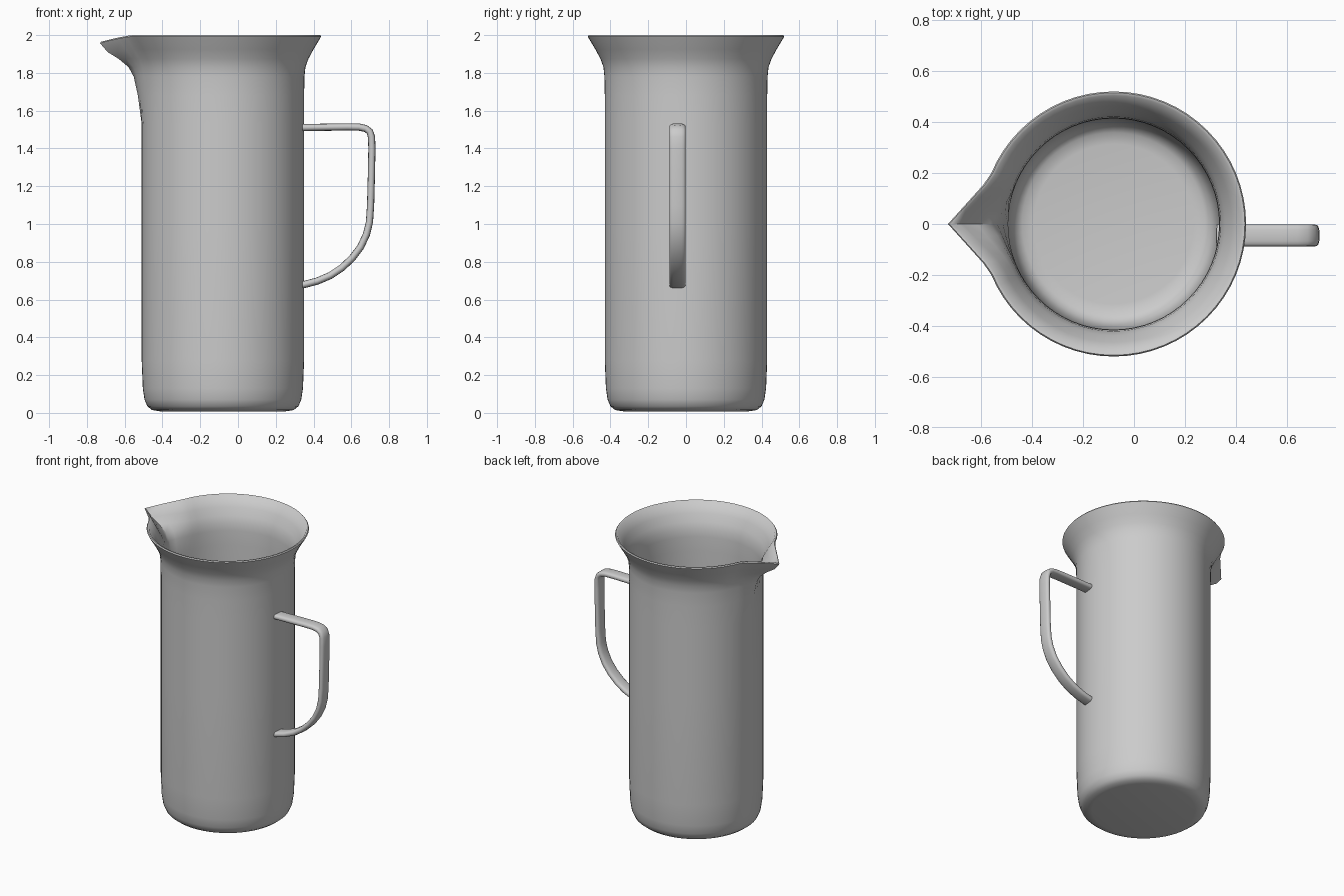
import bpy, bmesh, math
from mathutils import Vector

if "Cube" in bpy.data.objects:
    bpy.data.objects.remove(bpy.data.objects["Cube"])

CX, SEG = -0.08, 64


def finish(bm, name, angle=50):
    bmesh.ops.recalc_face_normals(bm, faces=bm.faces)
    me = bpy.data.meshes.new(name)
    bm.to_mesh(me)
    bm.free()
    ob = bpy.data.objects.new(name, me)
    bpy.context.collection.objects.link(ob)
    bpy.context.view_layer.objects.active = ob
    ob.select_set(True)
    bpy.ops.object.shade_smooth_by_angle(angle=math.radians(angle))
    ob.select_set(False)
    return ob


def skin(bm, rings):
    for a, b in zip(rings, rings[1:]):
        n = len(a)
        for i in range(n):
            bm.faces.new((a[i], a[(i + 1) % n], b[(i + 1) % n], b[i]))
    bm.faces.new(rings[0])
    bm.faces.new(rings[-1])


def spout(t):
    # 0 around the rim, rising to 1 at the pointed lip (-x side)
    d = abs(t - math.pi)
    if d > 0.7:
        return 0.0
    r = 0.65 / (math.cos(d) + 0.9 * math.sin(d))
    return max(0.0, (r - 0.52) / 0.13)


# Jug body: (radius, z, spout push, spout drop), outside up then inside down
outer = [(0.33, 0.008, 0, 0), (0.375, 0.015, 0, 0), (0.40, 0.035, 0, 0),
         (0.415, 0.07, 0, 0), (0.424, 0.13, 0, 0), (0.43, 0.28, 0, 0),
         (0.43, 1.0, 0, 0), (0.43, 1.53, 0, 0), (0.43, 1.68, 0.02, 0),
         (0.432, 1.78, 0.04, 0), (0.437, 1.83, 0.062, 0), (0.453, 1.875, 0.10, 0),
         (0.48, 1.925, 0.13, 0.015), (0.516, 1.985, 0.13, 0.033)]
rim = [(0.52, 1.993, 0.13, 0.035), (0.515, 2.0, 0.13, 0.035), (0.504, 1.998, 0.13, 0.035)]
inner = [(r - 0.016, max(z, 0.0) + (0.018 if z < 0.1 else 0.004), p, d)
         for r, z, p, d in reversed(outer[:-1])]

bm = bmesh.new()
rings = []
for r, z, push, drop in outer + rim + inner:
    ring = []
    for i in range(SEG):
        t = 2 * math.pi * i / SEG
        e = spout(t)
        rr = r + push * e
        ring.append(bm.verts.new((CX + rr * math.cos(t), rr * math.sin(t), z - drop * e)))
    rings.append(ring)
skin(bm, rings)
finish(bm, "jug_body")

# Handle: flattened round strap swept along a path in the xz plane
path = [(0.325, 1.51), (0.45, 1.512), (0.58, 1.514), (0.64, 1.513), (0.675, 1.506),
        (0.697, 1.49), (0.707, 1.46), (0.709, 1.40), (0.706, 1.25), (0.702, 1.10),
        (0.696, 1.01), (0.68, 0.945), (0.65, 0.88), (0.605, 0.82), (0.55, 0.768),
        (0.49, 0.728), (0.42, 0.698), (0.36, 0.682), (0.325, 0.675)]
pts = [Vector((x, 0, z)) for x, z in path]
bm = bmesh.new()
rings = []
for k, p in enumerate(pts):
    tan = (pts[min(k + 1, len(pts) - 1)] - pts[max(k - 1, 0)]).normalized()
    nor = Vector((-tan.z, 0, tan.x))
    ring = []
    for i in range(16):
        a = 2 * math.pi * i / 16
        c, s = math.cos(a), math.sin(a)
        w = math.copysign(abs(c) ** 0.7, c) * 0.043
        h = math.copysign(abs(s) ** 0.7, s) * 0.019
        ring.append(bm.verts.new(p + nor * h + Vector((0, w - 0.045, 0))))
    rings.append(ring)
skin(bm, rings)
finish(bm, "handle")
